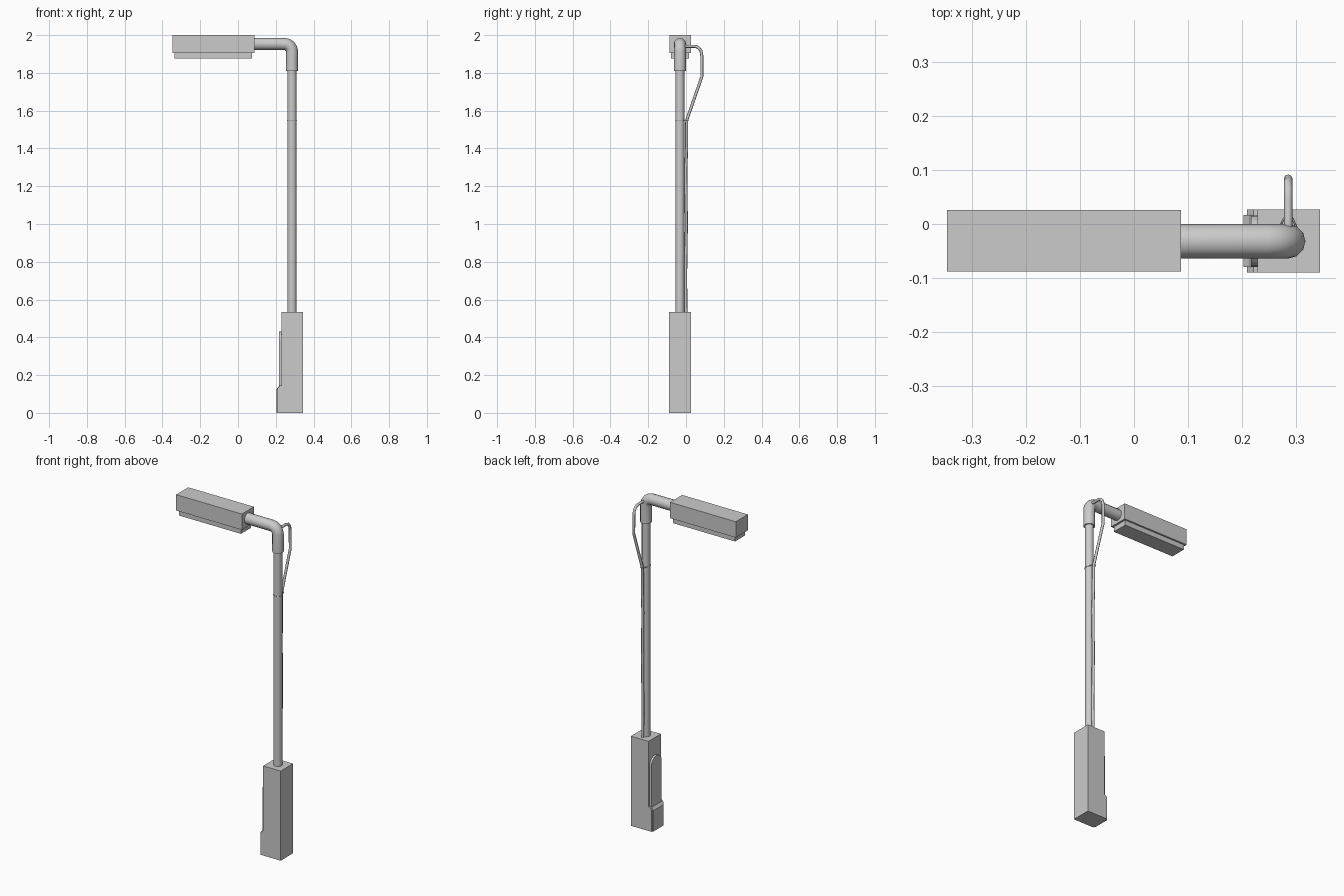
import bpy, bmesh, math
from mathutils import Vector

cube = bpy.data.objects.get("Cube")
if cube:
    bpy.data.objects.remove(cube, do_unlink=True)

grey = bpy.data.materials.new("light_grey")
grey.use_nodes = True
GREY = (0.6, 0.6, 0.6, 1)
grey.diffuse_color = GREY
grey.node_tree.nodes["Principled BSDF"].inputs["Base Color"].default_value = GREY

POLE_X, POLE_Y = 0.286, -0.032


def add_mesh(name, bm):
    bmesh.ops.recalc_face_normals(bm, faces=bm.faces)
    mesh = bpy.data.meshes.new(name)
    bm.to_mesh(mesh)
    bm.free()
    mesh.materials.append(grey)
    obj = bpy.data.objects.new(name, mesh)
    bpy.context.collection.objects.link(obj)
    return obj


def box(name, low, high):
    bm = bmesh.new()
    bmesh.ops.create_cube(bm, size=1)
    low, high = Vector(low), Vector(high)
    for v in bm.verts:
        v.co = (low + high) / 2 + v.co * (high - low)
    return add_mesh(name, bm)


def prism(name, outline, offset):
    """Extrude a flat outline along an offset."""
    bm = bmesh.new()
    face = bm.faces.new([bm.verts.new(p) for p in outline])
    made = bmesh.ops.extrude_face_region(bm, geom=[face])["geom"]
    bmesh.ops.translate(bm, vec=offset, verts=[g for g in made if isinstance(g, bmesh.types.BMVert)])
    return add_mesh(name, bm)


def tube(name, points, radius, rings=4, closed=False):
    """Sweep a round section along a path and turn it into a mesh."""
    curve = bpy.data.curves.new(name, "CURVE")
    curve.dimensions = "3D"
    curve.bevel_depth = radius
    curve.bevel_resolution = rings
    curve.use_fill_caps = True
    spline = curve.splines.new("POLY")
    spline.points.add(len(points) - 1)
    for p, co in zip(spline.points, points):
        p.co = (*co, 1)
    spline.use_cyclic_u = closed
    curve.materials.append(grey)
    obj = bpy.data.objects.new(name, curve)
    bpy.context.collection.objects.link(obj)
    bpy.ops.object.select_all(action="DESELECT")
    obj.select_set(True)
    bpy.context.view_layer.objects.active = obj
    bpy.ops.object.convert(target="MESH")
    bpy.ops.object.shade_smooth_by_angle(angle=math.radians(50))
    return obj


def arc(cx, cz, r, start, end, steps):
    for i in range(steps + 1):
        a = math.radians(start + (end - start) * i / steps)
        yield cx + r * math.cos(a), cz + r * math.sin(a)


# Base cabinet
box("base_cabinet", (0.229, -0.09, 0), (0.345, 0.027, 0.535))

# Arched access door on the lamp side
half = 0.048
arch = [(POLE_Y + half, 0.1)]
arch += arc(POLE_Y, 0.432 - half, half, 0, 180, 10)
arch += [(POLE_Y - half, 0.1)]
prism("access_door", [(0.235, y, z) for y, z in arch], (-0.018, 0, 0))

# Lower cover, sloped at the top, with a raised front panel
for name, x, y0, y1, top in (("lower_cover", 0.21, -0.09, 0.027, 0.14),
                             ("lower_panel", 0.203, -0.08, 0.017, 0.135)):
    side = [(0.235, 0), (x, 0), (x, top - 0.01), (x + 0.012, top + 0.005), (0.235, top + 0.005)]
    prism(name, [(px, y0, pz) for px, pz in side], (0, y1 - y0, 0))

# Pole and the bent arm sleeve
tube("pole", [(POLE_X, POLE_Y, z) for z in (0.52, 1.84)], 0.024)
bend = [(POLE_X, 1.81)] + list(arc(POLE_X - 0.04, 1.913, 0.04, 0, 90, 4)) + [(0.08, 1.953)]
tube("arm_sleeve", [(x, POLE_Y, z) for x, z in bend], 0.032)

# Lamp head with a narrower lens underneath
box("lamp_head", (-0.347, -0.088, 1.905), (0.087, 0.026, 2.0))
box("lamp_lens", (-0.335, -0.079, 1.875), (0.075, 0.016, 1.91))

# Cable looping out of the sleeve and down the back of the pole
cable = [(-0.02, 1.941), (0.045, 1.941)]
cable += [(0.065, 1.935), (0.079, 1.918), (0.084, 1.89), (0.084, 1.78)]
cable += [(0.004, 1.55), (0.003, 1.4), (-0.001, 1.28), (0.002, 1.0), (-0.002, 0.72), (0, 0.525)]
tube("cable", [(POLE_X, y, z) for y, z in cable], 0.008, 2)

# Thin tie holding the cable to the pole
loop = list(arc(POLE_X, POLE_Y, 0.025, 150, 390, 12))
loop += list(arc(POLE_X, 0.004, 0.01, 30, 150, 5))
tube("cable_tie", [(x, y, 1.55) for x, y in loop], 0.002, 1, closed=True)
